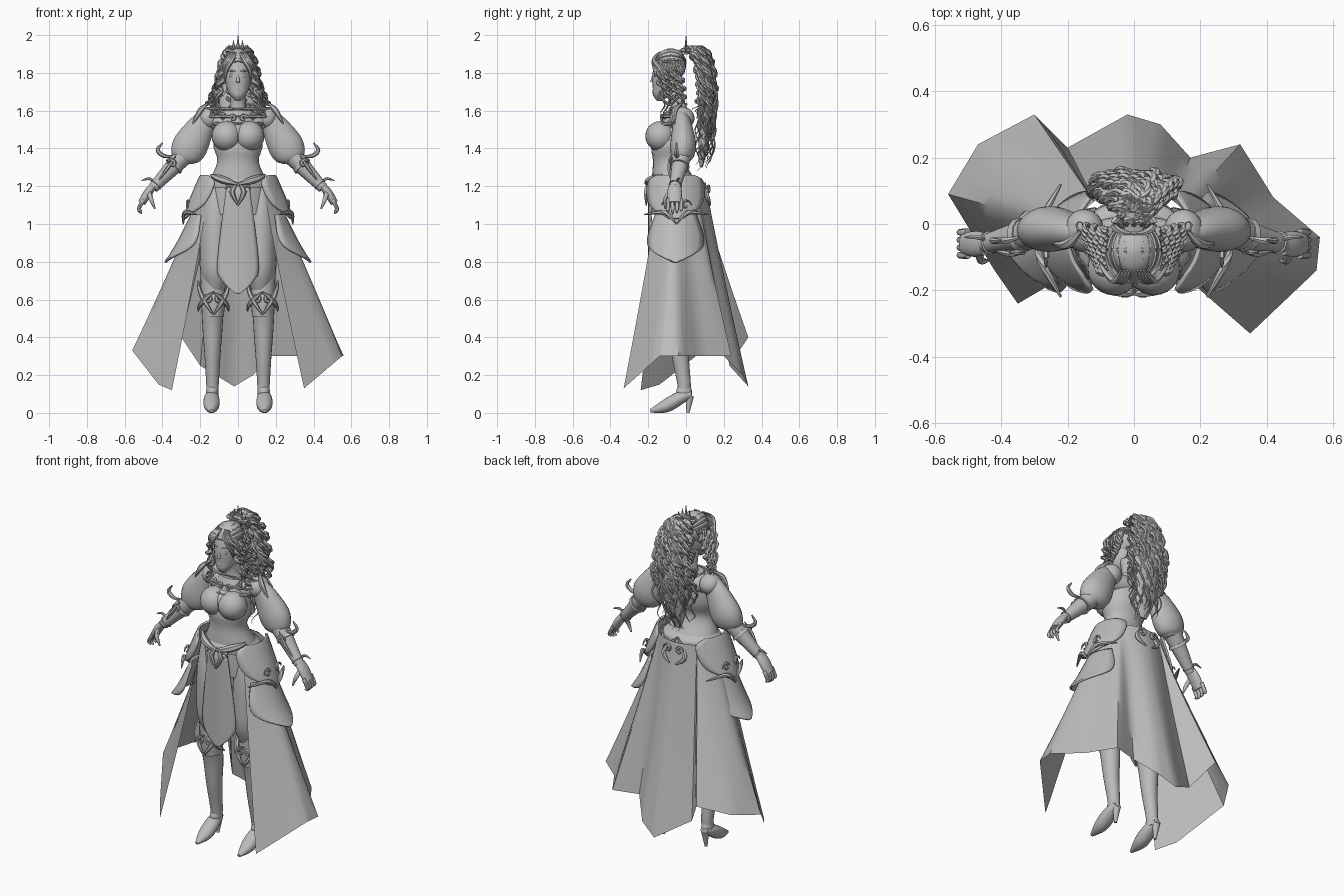
import bpy, bmesh, math, random
from mathutils import Vector
from math import sin, cos, pi, tau

random.seed(4)
old = bpy.data.objects.get("Cube")
if old:
    bpy.data.objects.remove(old, do_unlink=True)

grey = bpy.data.materials.new("plain_grey")
grey.use_nodes = True
tone = (.5, .5, .5, 1)
grey.diffuse_color = tone
grey.node_tree.nodes["Principled BSDF"].inputs["Base Color"].default_value = tone
ALONG_Y, ALONG_Z = Vector((0, 1, 0)), Vector((0, 0, 1))


def smooth_path(points, steps):
    """Catmull-Rom curve through tuples of any length."""
    path, last = [], len(points) - 1
    for i in range(last):
        before, start, end, after = (points[min(max(i + k, 0), last)] for k in (-1, 0, 1, 2))
        for step in range(steps):
            t = step / steps
            path.append([b + t * ((c - a) + t * ((2 * a - 5 * b + 4 * c - d) + t * (3 * b - a - 3 * c + d))) / 2
                         for a, b, c, d in zip(before, start, end, after)])
    return path + [list(points[-1])]


def skin(bm, rings, closed=True):
    count = len(rings[0])
    for low, high in zip(rings, rings[1:]):
        for i in range(count if closed else count - 1):
            j = (i + 1) % count
            bm.faces.new((low[i], low[j], high[j], high[i]))


def grid(bm, rows):
    skin(bm, [[bm.verts.new(point) for point in row] for row in rows], closed=False)


def sweep(bm, points, depth=1, sides=20, steps=4, ref=ALONG_Y, flat=False):
    """Tube through (x, y, z, radius) points; depth squashes its section."""
    path = smooth_path(points, steps)
    rings = []
    for i, (x, y, z, radius) in enumerate(path):
        ahead, behind = path[min(i + 1, len(path) - 1)], path[max(i - 1, 0)]
        tangent = ALONG_Z if flat else (Vector(ahead[:3]) - Vector(behind[:3])).normalized()
        across = ref.cross(tangent).normalized()
        through = tangent.cross(across) * depth
        angles = [tau * k / sides for k in range(sides)]
        rings.append([bm.verts.new(Vector((x, y, z)) + radius * (across * cos(a) + through * sin(a)))
                      for a in angles])
    skin(bm, rings)
    bm.faces.new(rings[0][::-1])
    bm.faces.new(rings[-1])


def column(bm, x, depth, rows):
    """Upright body part from (z, y, radius) rows."""
    sweep(bm, [(x, y, z, radius) for z, y, radius in rows], depth, flat=True)


def limb(bm, start, end, thick, thin, sides=12):
    sweep(bm, [(*start, thick), (*end, thin)], sides=sides)


def ball(bm, centre, radii):
    made = bmesh.ops.create_uvsphere(bm, u_segments=24, v_segments=14, radius=1)["verts"]
    bmesh.ops.scale(bm, vec=radii, verts=made)
    bmesh.ops.translate(bm, vec=centre, verts=made)


def wire(bm, points, thick=.01, steps=5):
    """Ornamental strand, swelling in the middle and pointed at the ends."""
    last = len(points) - 1
    sweep(bm, [(*point, thick * (.3 + .7 * sin(pi * i / last))) for i, point in enumerate(points)],
          sides=6, steps=steps)


def arc(centre, wide, deep, start, end, rise=0):
    """Points round a horizontal ellipse, angle zero facing the front."""
    x, y, z = centre
    turns = [(k / 6, start + (end - start) * k / 6) for k in range(7)]
    return [(x + wide * sin(a), y - deep * cos(a), z + rise * f) for f, a in turns]


def scroll(bm, centre, size, direction=(1, 0, 0)):
    """Spiral flourish on the vertical plane holding the direction."""
    turns = [(k * .75, size * (1 - k / 10)) for k in range(9)]
    wire(bm, [Vector(centre) + r * (Vector(direction) * cos(a) + ALONG_Z * sin(a)) for a, r in turns], steps=2)


def curl(bm, points, turns, thick):
    """Ringlet winding round a guide path."""
    path, phase = smooth_path(points, 18), random.random() * tau
    strand = []
    for i, (x, y, z) in enumerate(path):
        f = i / (len(path) - 1)
        a, coil = phase + turns * tau * f, 1.2 * thick * min(1, f * 3)
        strand.append((x + coil * cos(a), y + coil * sin(a), z, thick * (1.05 - f ** 4)))
    sweep(bm, strand, .8, sides=6, steps=1)


def finish(name, bm, mirror=False, thick=0):
    bmesh.ops.recalc_face_normals(bm, faces=bm.faces)
    mesh = bpy.data.meshes.new(name)
    bm.to_mesh(mesh)
    bm.clear()
    mesh.materials.append(grey)
    mesh.shade_smooth()
    mesh.set_sharp_from_angle(angle=pi / 4)
    obj = bpy.data.objects.new(name, mesh)
    bpy.context.collection.objects.link(obj)
    if thick:
        obj.modifiers.new("thickness", "SOLIDIFY").thickness = thick
    if mirror:
        obj.modifiers.new("mirror", "MIRROR")


# torso, shoulders, neck and bust
bm = bmesh.new()
column(bm, 0, .77, [(1.05, -.05, .17), (1.2, -.06, .16), (1.33, -.09, .11), (1.43, -.08, .13), (1.6, -.04, .08)])
ball(bm, (0, -.04, 1.54), (.17, .065, .06))
ball(bm, (0, -.12, 1.47), (.1, .07, .07))
column(bm, 0, 1, [(1.57, -.03, .06), (1.63, -.04, .04), (1.72, -.06, .04)])
finish("torso", bm)
ball(bm, (.06, -.135, 1.465), (.08, .08, .08))
finish("bust", bm, True)

# head and facial features
column(bm, 0, 1.1, [(1.65, -.14, .01), (1.68, -.13, .04), (1.72, -.11, .06), (1.8, -.1, .07),
                    (1.9, -.08, .06), (1.93, -.08, .01)])
limb(bm, (0, -.17, 1.8), (0, -.18, 1.75), .005, .01)
ball(bm, (0, -.17, 1.71), (.02, .007, .01))
finish("head", bm)
ball(bm, (.03, -.165, 1.785), (.017, .006, .008))
wire(bm, arc((0, -.1, 1.81), .07, .075, .2, .8), .005)
ball(bm, (.07, -.08, 1.77), (.01, .02, .03))
finish("eyes_brows_ears", bm, True)

# swept hair cap
crown = Vector((0, -.08, 1.84))
ball(bm, crown, (.083, .08, .088))
for i in range(-4, 5):
    lean = i * .3
    sweeps = [.3 + k * .4 for k in range(7)]
    wire(bm, [crown + .084 * Vector((sin(lean) * sin(a), cos(a), cos(lean) * sin(a))) for a in sweeps], .006)
finish("hair_cap", bm)

# parted fringe
for i in range(4):
    part = i / 100
    wire(bm, [(.01 + part, -.14, 1.91), (.03 + part, -.17, 1.87), (.06 + part, -.165 + part, 1.82),
              (.07 + part, -.14 + part, 1.76)], .012)
finish("fringe", bm, True)

# tiara with a brow band
wire(bm, arc((0, -.08, 1.86), .085, .095, 0, pi / 2), .008)
wire(bm, arc((0, 0, 1.92), .06, .03, 0, pi), .012)
for i in range(3):
    limb(bm, (i * .02, 0, 1.9), (i * .025, 0, 2 - i * .025), .014, .001, 6)
finish("tiara", bm, True)

# ponytail with ringlets
sweep(bm, [(0, -.02, 1.92, .03), (0, .05, 1.92, .04), (0, .1, 1.8, .08), (0, .11, 1.6, .1),
           (0, .09, 1.4, .06), (0, .08, 1.3, .02)], .4, ref=Vector((0, 1, -.4)))
for i in range(56):
    a, reach = random.uniform(0, tau), random.uniform(.5, 1)
    side, back = cos(a) * reach, sin(a) * reach * .045
    end = random.uniform(1.28, 1.62)
    curl(bm, [(side * .03, .01, 1.91), (side * .05, .05 + back, 1.93), (side * .09, .09 + back, 1.86),
              (side * .12, .11 + back, 1.74), (side * .14, .11 + back, (end + 1.74) / 2),
              (side * .1, .085 + back, end)], random.uniform(5, 9), .012)
finish("ponytail", bm)

# curls framing the face
for i in range(9):
    back = i / 70
    curl(bm, [(.07, back - .13, 1.86), (.09, back - .14, 1.78), (.1 + back / 4, back - .13, 1.7),
              (.11 + back / 2, back - .12, 1.57 + back / 2)], random.uniform(4, 6), .011)
finish("face_curls", bm, True)

# puffed sleeves
sweep(bm, [(.14, -.03, 1.57, .05), (.19, -.02, 1.52, .07), (.25, -.015, 1.42, .093), (.28, -.02, 1.36, .08),
           (.29, -.02, 1.33, .05)], .74)
finish("puff_sleeves", bm, True)

# forearms with flared cuffs and hooked flourishes
elbow, wrist = Vector((.28, -.02, 1.37)), Vector((.45, -.06, 1.19))
limb(bm, elbow, wrist, .054, .028)
for place, radius in ((.3, .05), (.9, .032)):
    rim = elbow.lerp(wrist, place)
    limb(bm, rim, rim.lerp(wrist, .1), radius, radius + .004)
wire(bm, [(.34, -.04, 1.36), (.39, -.05, 1.36), (.425, -.05, 1.39), (.4, -.05, 1.43)], .012)
wire(bm, [(.33, -.08, 1.36), (.37, -.09, 1.3), (.42, -.08, 1.23)])
wire(bm, [(.44, -.05, 1.22), (.47, -.04, 1.24), (.51, -.04, 1.23)], .008)
scroll(bm, (.35, -.085, 1.32), .025)
finish("forearms", bm, True)

# hands with four fingers and a thumb
sweep(bm, [(.45, -.06, 1.2, .02), (.48, -.06, 1.16, .023), (.51, -.06, 1.11, .02)], 1.7)
for i in range(4):
    y, lift = i * .023 - .094, .012 * abs(i - 1.3)
    sweep(bm, [(.5, y, 1.13, .011), (.525, y, 1.08, .01), (.51, y, 1.05 + lift, .004)], sides=8)
sweep(bm, [(.47, -.08, 1.17, .013), (.46, -.11, 1.13, .012), (.44, -.11, 1.08, .004)], sides=8)
finish("hands", bm, True)

# collar filigree and shoulder ornaments
ball(bm, (.15, -.02, 1.56), (.06, .065, .06))
for z, wide, deep in ((1.53, .14, .13), (1.57, .17, .1), (1.61, .17, .06)):
    wire(bm, arc((0, -.03, z), wide, deep, 0, 1.5), .01)
for i in range(4):
    bend = i * .4 + .2
    scroll(bm, (.15 * sin(bend), -.03 - .1 * cos(bend), 1.56 + i * .01), .02)
wire(bm, [(.16, -.02, 1.64), (.2, -.06, 1.6), (.24, -.06, 1.53)], .015)
finish("collar", bm, True)

# belt with buckle and back flourishes
column(bm, 0, .78, [(1.19, -.06, .17), (1.22, -.06, .17), (1.25, -.07, .13)])
finish("belt", bm)
wire(bm, arc((0, -.06, 1.21), .16, .15, 0, 1.1, .05), .02)
wire(bm, [(0, -.2, 1.22), (.03, -.21, 1.17), (0, -.21, 1.1)], .014)
wire(bm, [(0, .08, 1.24), (.07, .11, 1.15), (.02, .13, 1.1)], .014)
for y in (-.2, .12):
    scroll(bm, (.04, y, 1.18), .027)
finish("belt_flourish", bm, True)

# thigh covers and long front panel
column(bm, .12, 1.3, [(1.2, -.06, .06), (1.05, -.06, .08), (.9, -.06, .085), (.75, -.06, .08), (.65, -.06, .05)])
finish("thigh_covers", bm, True)
outline = smooth_path([(1.21, .06), (.8, .11), (.7, .085), (.63, .01)], 5)
spread = [k / 5 for k in range(-5, 6)]
grid(bm, [[(wide * s, 1.6 * (wide * s) ** 2 - .2, z) for s in spread] for z, wide in outline])
finish("front_panel", bm, thick=.008)

# curved hip plates in two tiers, from (z, x, half width) rows
tiers = {"upper_hip_plates": [(1.26, .2, .1), (1.22, .22, .15), (1.1, .27, .14), (1.03, .29, .04)],
         "lower_hip_plates": [(1.05, .25, .11), (.93, .31, .15), (.86, .35, .13), (.8, .39, .01)]}
for name, rows in tiers.items():
    grid(bm, [[(x - 4 * (half * s) ** 2, half * s - .055, z) for s in spread]
              for z, x, half in smooth_path(rows, 5)])
    finish(name, bm, True, thick=.012)
for side in (-1, 1):
    wire(bm, [(.29, -.05, 1), (.28, side * .06 - .05, 1.06), (.22, side * .17 - .05, 1.05)], .013)
    scroll(bm, (.265, side * .05 - .05, 1.1), .03, (0, side, 0))
finish("hip_plate_filigree", bm, True)

# open-fronted trailing skirt, drawn from the hip ring to an uneven hem
hem = [(.35, -.33, .13), (.55, -.14, .3), (.56, -.04, .3), (.42, .08, .3), (.32, .24, .3), (.17, .2, .3),
       (.08, .3, .2), (-.02, .33, .14), (-.2, .23, .25), (-.3, .33, .4), (-.47, .24, .36), (-.56, .09, .33),
       (-.42, -.14, .15), (-.35, -.24, .12)]
edge = [Vector(a).lerp(Vector(b), k / 4) for a, b in zip(hem, hem[1:]) for k in range(4)] + [Vector(hem[-1])]
folds = [Vector(point) for point in smooth_path(hem, 4)]
rows = []
for k in range(15):
    drop, row = k / 14, []
    for straight, fold in zip(edge, folds):
        low = fold.lerp(straight, drop ** 2)
        a = math.atan2(straight.y, straight.x)
        top = Vector((.18 * cos(a), .145 * sin(a) - .04, 1.22))
        point = top.lerp(low, drop ** 1.1)
        row.append((point.x, point.y, top.z + (low.z - top.z) * drop))
    rows.append(row)
grid(bm, rows)
finish("trailing_skirt", bm)

# legs
column(bm, .135, 1.08, [(.9, -.06, .07), (.6, -.06, .06), (.45, -.04, .053), (.3, -.03, .042),
                        (.15, -.01, .033), (.08, -.01, .03)])
finish("legs", bm, True)

# knee guards with curling thorns
knee = Vector((.13, -.06, .6))
column(bm, knee.x, 1.1, [(.66, knee.y, .06), (.6, knee.y, .063), (.51, knee.y, .055)])
for side in (-1, 1):
    for z, rise in ((.52, .18), (.64, -.1)):
        wire(bm, arc((knee.x, knee.y, z), side * .08, .08, 0, 1.6, rise), .013)
    scroll(bm, knee + Vector((side * .03, -.07, 0)), .025, (side, 0, 0))
finish("knee_guards", bm, True)

# heeled shoes
sweep(bm, [(.14, .03, .1, .022), (.14, -.03, .08, .04), (.14, -.11, .035, .04), (.14, -.19, .01, .01)], .85, ref=ALONG_Z)
ball(bm, (.137, -.01, .11), (.032, .042, .045))
limb(bm, (.14, .02, .09), (.14, .01, 0), .022, .008)
finish("heeled_shoes", bm, True)
